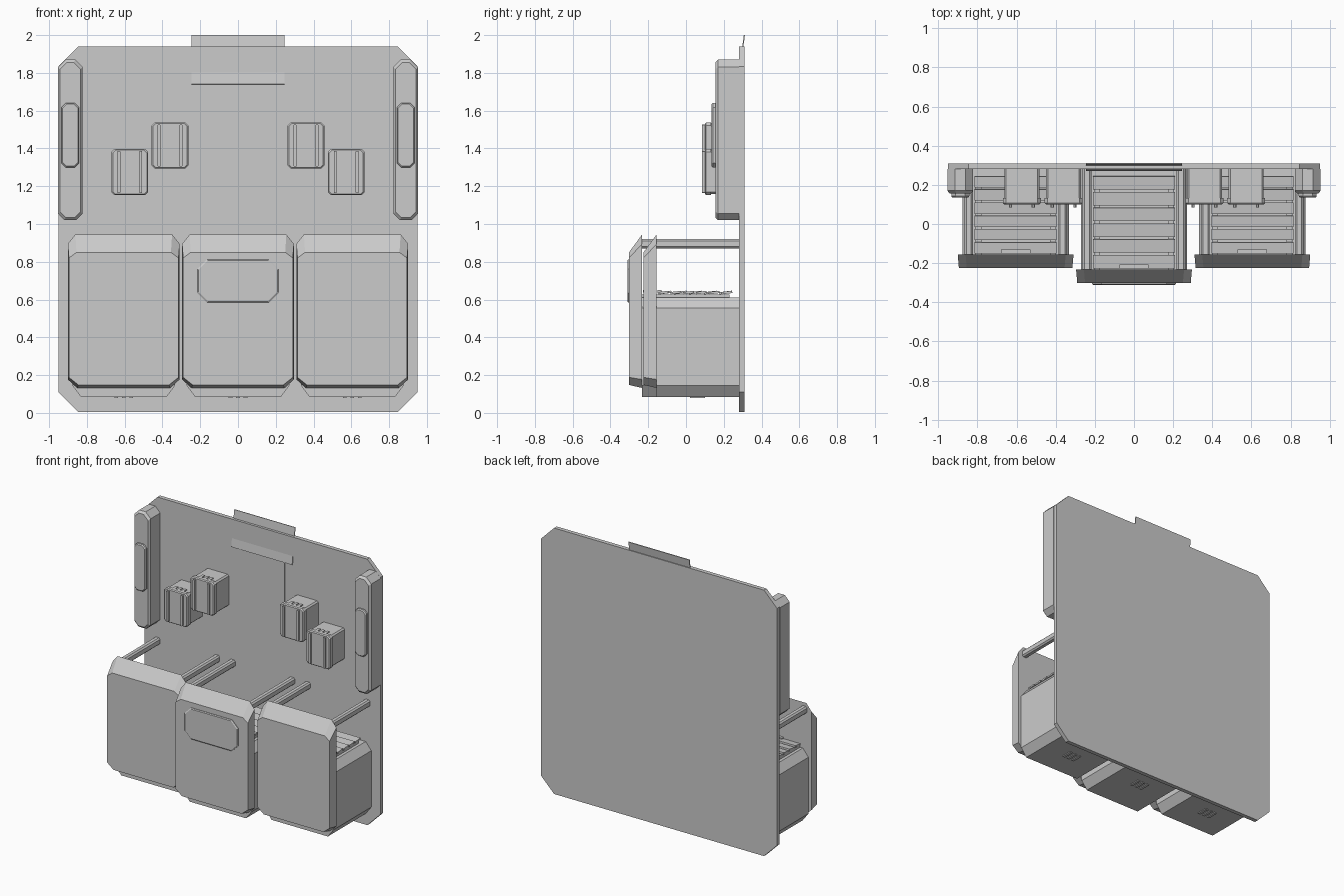
import bpy, bmesh, math
from mathutils import Matrix

cube = bpy.data.objects.get("Cube")
if cube:
    bpy.data.objects.remove(cube, do_unlink=True)

grey = bpy.data.materials.new("light_grey")
grey.use_nodes = True
colour = (0.6, 0.6, 0.6, 1)
grey.diffuse_color = colour
grey.node_tree.nodes["Principled BSDF"].inputs["Base Color"].default_value = colour


def finish(name, bm):
    bmesh.ops.recalc_face_normals(bm, faces=bm.faces)
    mesh = bpy.data.meshes.new(name)
    bm.to_mesh(mesh)
    bm.free()
    mesh.materials.append(grey)
    obj = bpy.data.objects.new(name, mesh)
    bpy.context.collection.objects.link(obj)
    return obj


def outline(cx, hw, z0, z1, low, high):
    """Rectangle in x and z with chamfered bottom (low) and top (high) corners."""
    (lx, lz), (hx, hz) = low, high
    half = [(hw - lx, z0), (hw, z0 + lz), (hw, z1 - hz), (hw - hx, z1)]
    return [(cx + x, z) for x, z in half] + [(cx - x, z) for x, z in reversed(half)]


def loft(name, sections):
    """Skin a list of (y, outline) sections from front to back."""
    bm = bmesh.new()
    rings = [[bm.verts.new((x, y, z)) for x, z in pts] for y, pts in sections]
    for a, b in zip(rings, rings[1:]):
        for i in range(len(a)):
            j = (i + 1) % len(a)
            bm.faces.new((a[i], a[j], b[j], b[i]))
    bm.faces.new(rings[0])
    bm.faces.new(rings[-1])
    return finish(name, bm)


def box(name, center, size, tilt=0):
    bm = bmesh.new()
    m = Matrix.Translation(center) @ Matrix.Rotation(tilt, 4, 'X') @ Matrix.Diagonal((*size, 1))
    bmesh.ops.create_cube(bm, size=1, matrix=m)
    return finish(name, bm)


def even(c):
    return (c, c)


# Back board with clipped corners
board = outline(0, 0.95, 0.005, 1.94, even(0.105), even(0.105))
loft("back_board", [(0.28, board), (0.31, board)])

# Leaning tab at the top and the two lines below it
box("top_tab", (0, 0.292, 1.87), (0.49, 0.006, 0.262), -0.13)
for side in (-1, 1):
    box("board_seam", (side * 0.178, 0.279, 1.48), (0.005, 0.004, 0.52))

# Tall side pods with a raised pad
for side in (-1, 1):
    x = side * 0.888
    pod = outline(x, 0.066, 1.02, 1.87, even(0.035), even(0.04))
    face = outline(x, 0.054, 1.035, 1.855, even(0.03), even(0.035))
    loft("side_pod", [(0.155, face), (0.17, pod), (0.28, pod)])
    pad = outline(x, 0.046, 1.30, 1.64, even(0.022), even(0.022))
    pad_face = outline(x, 0.04, 1.306, 1.634, even(0.02), even(0.02))
    loft("pod_pad", [(0.135, pad_face), (0.142, pad), (0.157, pad)])

# Small wall boxes with a front plate and two upright ribs
for side in (-1, 1):
    for off, z in ((0.36, 1.415), (0.573, 1.275)):
        x = side * off
        body = outline(x, 0.09, z - 0.115, z + 0.115, even(0.01), even(0.01))
        plate = outline(x, 0.097, z - 0.122, z + 0.122, even(0.016), even(0.016))
        plate_face = outline(x, 0.09, z - 0.116, z + 0.116, even(0.014), even(0.014))
        loft("wall_box", [(0.13, body), (0.28, body)])
        loft("wall_box_front", [(0.1, plate_face), (0.107, plate), (0.132, plate)])
        for rib in (-1, 1):
            rib_line = outline(x + rib * 0.058, 0.008, z - 0.112, z + 0.112, even(0.004), even(0.004))
            loft("wall_box_rib", [(0.085, rib_line), (0.105, rib_line)])
        for k in (-1, 0, 1):
            box("wall_box_clip", (x + k * 0.035, 0.15, z + 0.117), (0.02, 0.04, 0.008))

# Three drawers, the middle one pulled further forward
for x, front in ((-0.605, -0.225), (0, -0.302), (0.605, -0.225)):
    back = front + 0.07
    # Front panel sloping back at the top
    face = outline(x, 0.29, 0.148, 0.85, (0.05, 0.04), (0.04, 0.03))
    rear = outline(x, 0.296, 0.132, 0.945, (0.05, 0.045), (0.04, 0.05))
    loft("drawer_front", [(front, face), (back, rear)])
    # Bin with chamfered edges
    bin_shape = outline(x, 0.272, 0.085, 0.61, (0.045, 0.06), (0.045, 0.055))
    loft("drawer_bin", [(back, bin_shape), (0.28, bin_shape)])
    # Upper rails joining the front to the board
    for side in (-1, 1):
        rail = outline(x + side * 0.24, 0.022, 0.87, 0.92, even(0.01), even(0.01))
        loft("upper_rail", [(back - 0.005, rail), (0.28, rail)])
        box("slat_carrier", (x + side * 0.19, (back + 0.23) / 2, 0.618),
            (0.03, 0.23 - back, 0.02))
    # Slats across the top of the bin
    count = 6
    step = (0.25 - back) / count
    for i in range(count):
        box("bin_slat", (x, back + step * (i + 0.5), 0.637),
            (0.42, step * 0.85, 0.012), 0.12)
    box("front_clip", (x, back + 0.014, 0.645), (0.15, 0.02, 0.012))
    # Small ribs under the bin
    for k in (-1, 0, 1):
        box("bottom_rib", (x + k * 0.04, 0.06, 0.083), (0.02, 0.08, 0.008))

# Raised plate on the middle drawer
plate = outline(0, 0.215, 0.585, 0.812, even(0.05), even(0.05))
plate_face = outline(0, 0.208, 0.591, 0.806, even(0.048), even(0.048))
loft("drawer_plate", [(-0.311, plate_face), (-0.306, plate), (-0.3, plate)])
